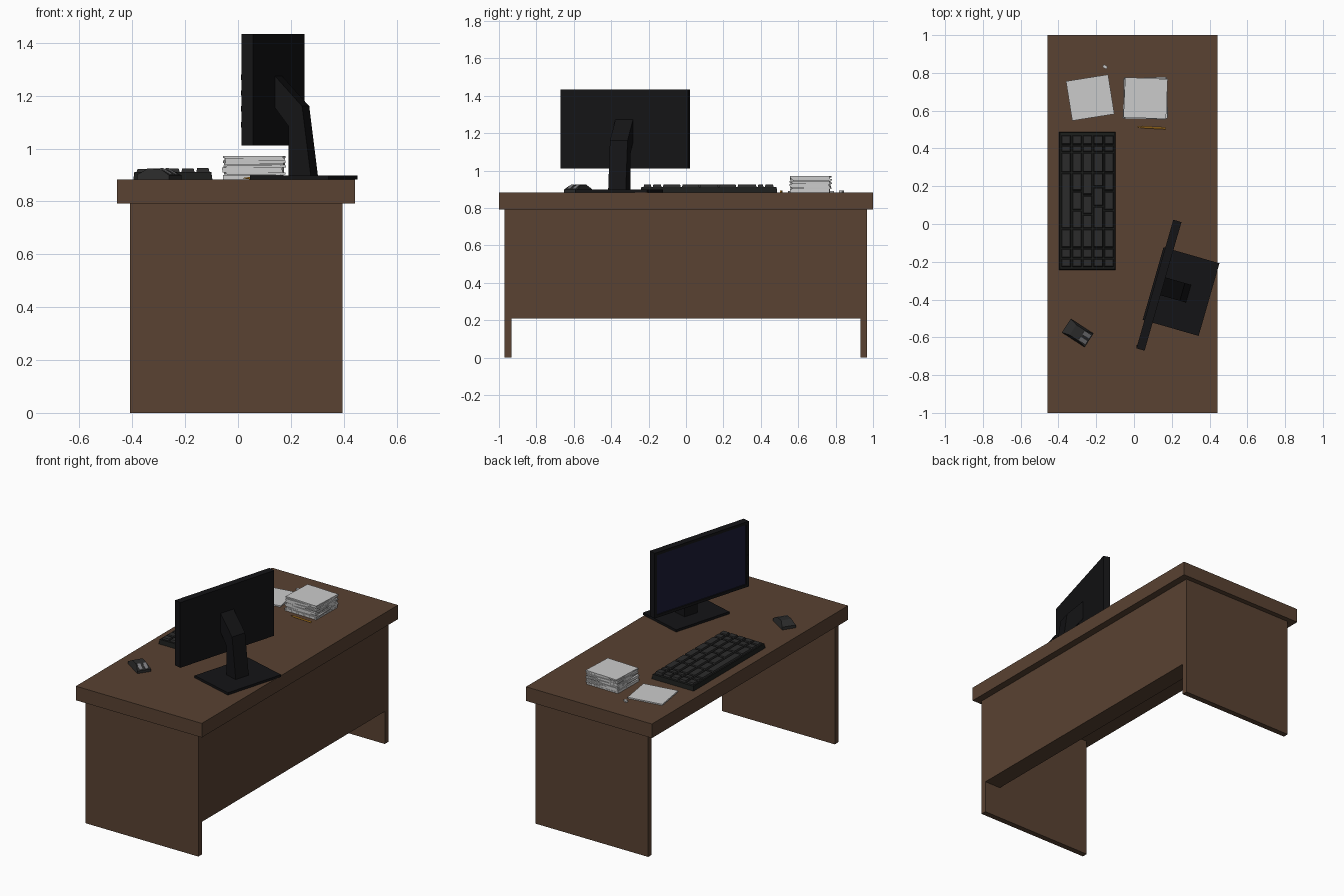
import bpy, bmesh, math, random
from mathutils import Matrix, Vector

if "Cube" in bpy.data.objects:
    bpy.data.objects.remove(bpy.data.objects["Cube"])

random.seed(4)
TOP = 0.883  # height of the desk surface


def mat(name, r, g, b):
    m = bpy.data.materials.new(name)
    m.diffuse_color = (r, g, b, 1)
    m.use_nodes = True
    m.node_tree.nodes["Principled BSDF"].inputs["Base Color"].default_value = m.diffuse_color
    return m


WOOD = mat("wood", 0.10, 0.054, 0.032)
BLACK = mat("black_plastic", 0.007, 0.007, 0.008)
BLUE = mat("screen_blue", 0.010, 0.011, 0.035)
DARK = mat("dark_plastic", 0.024, 0.024, 0.024)
BODY = mat("key_gap", 0.012, 0.013, 0.012)
ORANGE = mat("orange", 0.85, 0.38, 0.03)
GREY = mat("button_grey", 0.20, 0.20, 0.21)


def finish(bm, name, material=None, loc=(0, 0, 0), rot=0):
    bmesh.ops.recalc_face_normals(bm, faces=bm.faces)
    me = bpy.data.meshes.new(name)
    bm.to_mesh(me)
    bm.free()
    ob = bpy.data.objects.new(name, me)
    bpy.context.collection.objects.link(ob)
    ob.location = loc
    ob.rotation_euler.z = math.radians(rot)
    if material:
        me.materials.append(material)
    return ob


def add_box(bm, lo, hi, taper=0.0, rot=0):
    """Box from lo to hi; the top shrinks by taper, rot spins it about its centre."""
    lo, hi = Vector(lo), Vector(hi)
    c, s = (lo + hi) / 2, hi - lo
    vs = bmesh.ops.create_cube(bm, size=1)["verts"]
    for v in vs:
        k = taper if v.co.z > 0 else 0
        p = Vector((v.co.x * (s.x - 2 * k), v.co.y * (s.y - 2 * k), v.co.z * s.z))
        v.co = c + Matrix.Rotation(math.radians(rot), 3, 'Z') @ p


def box(name, lo, hi, material=None, loc=(0, 0, 0), rot=0, taper=0.0):
    bm = bmesh.new()
    add_box(bm, lo, hi, taper)
    return finish(bm, name, material, loc, rot)


def extrude(name, profile, half, material, loc, rot):
    """Side profile of (x, z) points, extruded along local y."""
    bm = bmesh.new()
    f = bm.faces.new([bm.verts.new((x, -half, z)) for x, z in profile])
    r = bmesh.ops.extrude_face_region(bm, geom=[f])
    for v in r["geom"]:
        if isinstance(v, bmesh.types.BMVert):
            v.co.y = half
    return finish(bm, name, material, loc, rot)


# Desk
box("desk_top", (-0.457, -1, 0.792), (0.442, 1, TOP), WOOD)
for side, y in (("near", -0.952), ("far", 0.95)):
    box(side + "_leg_panel", (-0.408, y - 0.018, 0), (0.396, y + 0.018, 0.792), WOOD)
box("modesty_panel", (0.281, -0.935, 0.21), (0.396, 0.933, 0.792), WOOD)

# Monitor: local -x is the viewing side
MON, ANG = (0.132, -0.324, 0), -16
bm = bmesh.new()
add_box(bm, (-0.0225, -0.354, 1.012), (0.0225, 0.354, 1.433))
bm.normal_update()
front = min(bm.faces, key=lambda f: f.calc_center_median().x)
bmesh.ops.inset_region(bm, faces=[front], thickness=0.026)
bmesh.ops.inset_region(bm, faces=[front], thickness=0.002, depth=-0.004)
front.material_index = 1
monitor = finish(bm, "monitor", BLACK, MON, ANG)
monitor.data.materials.append(BLUE)
bm = bmesh.new()
for i in range(4):
    z = 1.08 + i * 0.06
    add_box(bm, (-0.0255, -0.346, z), (-0.022, -0.336, z + 0.02))
finish(bm, "monitor_buttons", BLACK, MON, ANG)
box("monitor_base", (-0.032, -0.2, TOP), (0.276, 0.2, 0.898), BLACK, MON, ANG)
extrude("monitor_stand",
        [(0.075, 0.897), (0.163, 0.897), (0.129, 1.16), (0.0215, 1.275),
         (0.0215, 1.155), (0.075, 1.085)], 0.049, BLACK, MON, ANG)

# Keyboard: tray and five rows of tapered keys
box("keyboard_body", (-0.396, -0.243, TOP), (-0.097, 0.488, 0.912), BODY, taper=0.004)
cols = [0, 10, 17, 37, 55, 74, 92, 111, 121, 130]  # key edges along a row
pitch = 0.0565
bm = bmesh.new()
for row in range(5):
    edges = list(cols)
    if row == 0:                       # front row holds the long space bar
        edges = [e for e in cols if e not in (55, 74)]
    else:
        edges = [e + (row % 3 - 1) * 4 if 37 < e < 92 else e for e in cols]
    x0 = -0.387 + row * pitch
    for a, b in zip(edges, edges[1:]):
        add_box(bm, (x0 + 0.003, 0.472 - b * 0.0054 + 0.003, 0.91),
                (x0 + pitch - 0.003, 0.472 - a * 0.0054 - 0.003, 0.922 + row * 0.001), 0.004)
finish(bm, "keyboard_keys", DARK)

# Mouse: humped body with two sloping buttons at its front
MOUSE, MANG = (-0.298, -0.577, TOP), -33
body = extrude("mouse_body",
               [(-0.072, 0), (0.072, 0), (0.072, 0.016), (0.03, 0.038),
                (-0.03, 0.042), (-0.072, 0.018)], 0.043, DARK, MOUSE, MANG)
for v in body.data.vertices:
    if v.co.z > 0.03:
        v.co.y *= 0.75
for side, y in (("left", 0.018), ("right", -0.018)):
    extrude("mouse_button_" + side,
            [(0.022, 0.036), (0.066, 0.015), (0.066, 0.021), (0.024, 0.043)],
            0.010, GREY, (MOUSE[0] - y * math.sin(math.radians(MANG)),
                          MOUSE[1] + y * math.cos(math.radians(MANG)), TOP), MANG)

# Papers: a thin pile and a tall untidy pile
box("loose_paper", (-0.113, -0.106, 0), (0.113, 0.106, 0.008), None, (-0.232, 0.669, TOP), 9)
bm = bmesh.new()
n = 10
h = 0.09 / n
for i in range(n):
    dx, dy = random.uniform(-0.004, 0.004), random.uniform(-0.004, 0.004)
    add_box(bm, (-0.113 + dx, -0.106 + dy, i * h), (0.113 + dx, 0.106 + dy, (i + 0.93) * h),
            rot=random.uniform(-4, 4))
add_box(bm, (-0.10, -0.095, 0), (0.10, 0.095, 0.085))
finish(bm, "paper_stack", None, (0.060, 0.666, TOP))

# Pencil with a sharpened tip, and a small eraser
for name, r1, r2, length, mid in (("pencil_shaft", 0.005, 0.005, 0.125, 0.0125),
                                  ("pencil_tip", 0.001, 0.005, 0.025, -0.0625)):
    bm = bmesh.new()
    bmesh.ops.create_cone(bm, cap_ends=True, segments=6, radius1=r1, radius2=r2, depth=length,
                          matrix=Matrix.Translation((mid, 0, 0)) @ Matrix.Rotation(math.pi / 2, 4, 'Y'))
    finish(bm, name, ORANGE, (0.093, 0.51, TOP + 0.005), -3)
box("eraser", (-0.012, -0.008, 0), (0.012, 0.008, 0.01), None, (-0.153, 0.832, TOP), -30)
